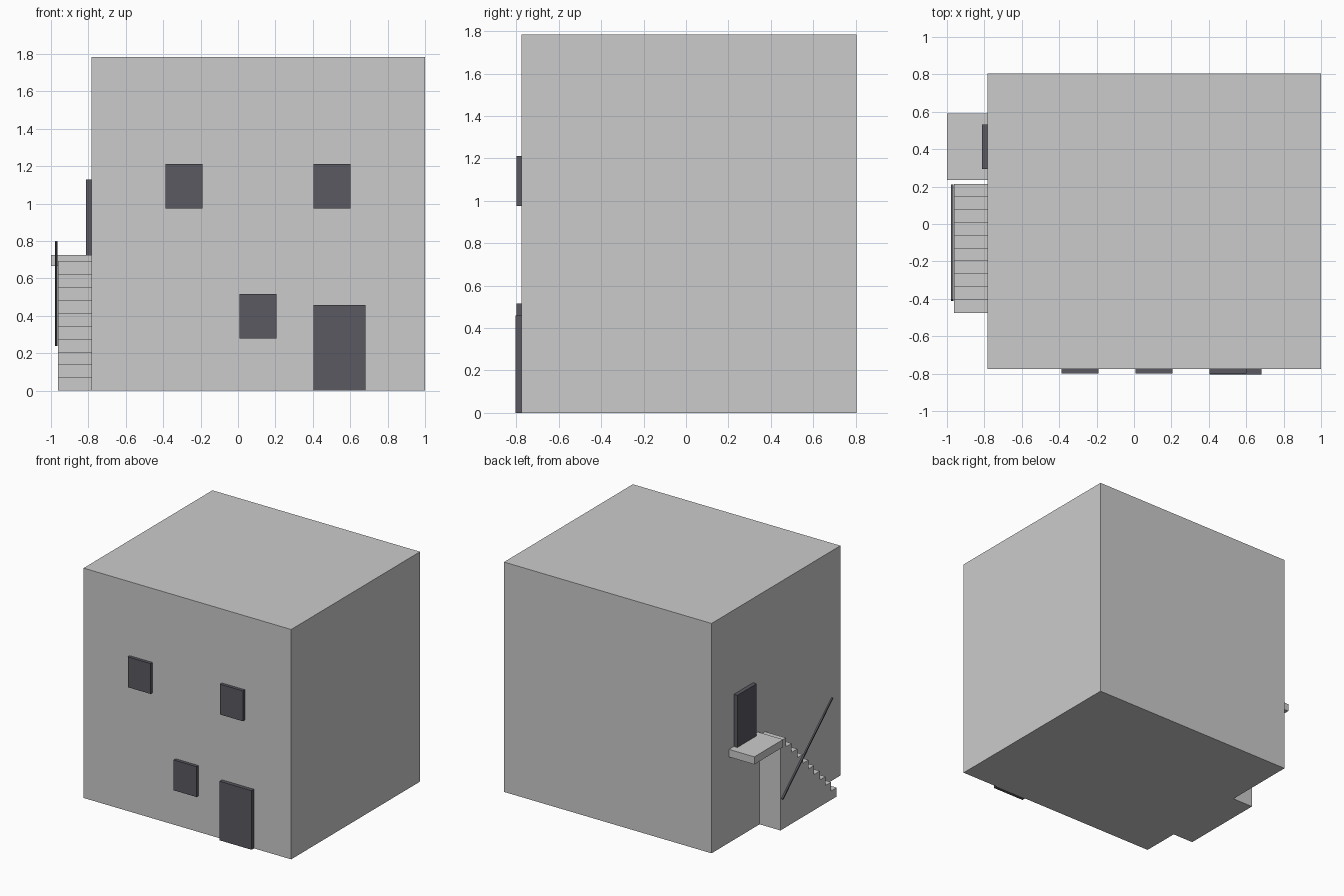
import bpy, bmesh
from math import atan2, hypot

if "Cube" in bpy.data.objects:
    bpy.data.objects.remove(bpy.data.objects["Cube"])


def dark_material():
    m = bpy.data.materials.new("dark_grey")
    m.diffuse_color = (0.1, 0.1, 0.12, 1)
    m.use_nodes = True
    m.node_tree.nodes["Principled BSDF"].inputs["Base Color"].default_value = m.diffuse_color
    return m


DARK = dark_material()


def add_mesh(name, bm, mat=None):
    bmesh.ops.recalc_face_normals(bm, faces=bm.faces)
    me = bpy.data.meshes.new(name)
    bm.to_mesh(me)
    bm.free()
    ob = bpy.data.objects.new(name, me)
    bpy.context.collection.objects.link(ob)
    if mat:
        me.materials.append(mat)
    return ob


def box(name, x, y, z, mat=None):
    """Box from (min, max) ranges, with its origin at the centre."""
    bm = bmesh.new()
    bmesh.ops.create_cube(bm, size=1)
    bmesh.ops.scale(bm, verts=bm.verts, vec=(x[1] - x[0], y[1] - y[0], z[1] - z[0]))
    ob = add_mesh(name, bm, mat)
    ob.location = (sum(x) / 2, sum(y) / 2, sum(z) / 2)
    return ob


WALL_X, WALL_Y = -0.783, -0.776

# Main building block
box("building", (WALL_X, 1.0), (WALL_Y, 0.805), (0, 1.785))

# Front windows and door
for i, (x, z) in enumerate([(-0.387, 0.975), (0.405, 0.975), (0.008, 0.28)]):
    box(f"window_{i + 1}", (x, x + 0.197), (-0.8, WALL_Y), (z, z + 0.236), DARK)
box("front_door", (0.405, 0.681), (-0.805, WALL_Y), (0, 0.459), DARK)

# Upper side door and its landing
box("side_door", (-0.813, WALL_X), (0.295, 0.531), (0.725, 1.13), DARK)
box("landing", (-1.0, WALL_X), (0.236, 0.59), (0.666, 0.725))

# Solid staircase: stepped profile extruded out from the side wall
STEPS, Y0, RUN, RISE = 10, -0.475, 0.069, 0.0693
profile = [(Y0, 0)]
for i in range(STEPS):
    profile += [(Y0 + i * RUN, (i + 1) * RISE), (Y0 + (i + 1) * RUN, (i + 1) * RISE)]
profile.append((Y0 + STEPS * RUN, 0))
bm = bmesh.new()
face = bm.faces.new([bm.verts.new((-0.962, y, z)) for y, z in profile])
ext = bmesh.ops.extrude_face_region(bm, geom=[face])
bmesh.ops.translate(bm, vec=(WALL_X + 0.962, 0, 0),
                    verts=[v for v in ext["geom"] if isinstance(v, bmesh.types.BMVert)])
add_mesh("stairs", bm)

# Slanted handrail beside the stairs
(ya, za), (yb, zb) = (-0.408, 0.796), (0.206, 0.243)
half = hypot(yb - ya, zb - za) / 2
rail = box("handrail", (-0.978, -0.966), (-half, half), (-0.006, 0.006), DARK)
rail.location = (-0.972, (ya + yb) / 2, (za + zb) / 2)
rail.rotation_euler.x = atan2(zb - za, yb - ya)
